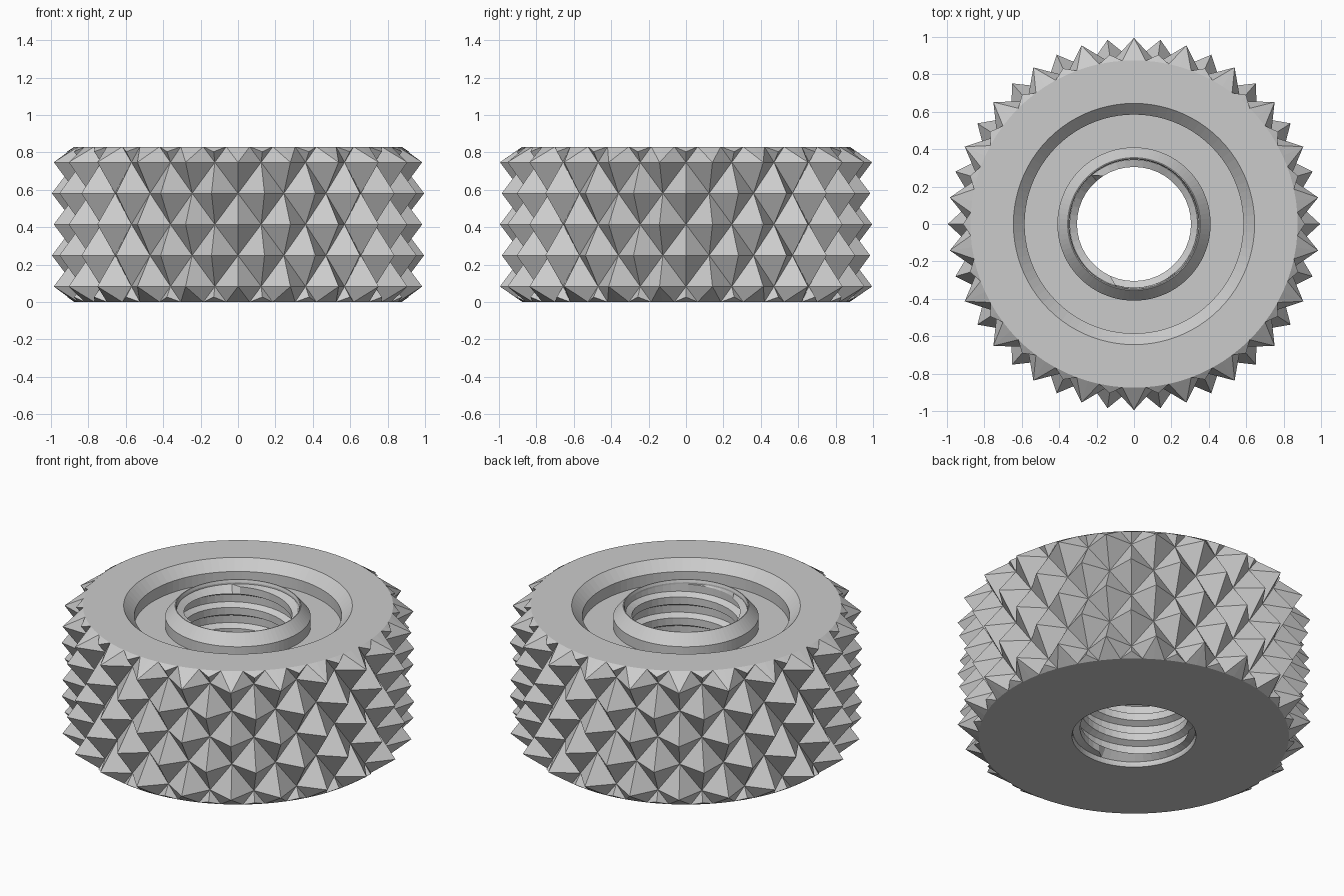
import bpy, bmesh
from math import cos, sin, pi

cube = bpy.data.objects.get("Cube")
if cube:
    bpy.data.objects.remove(cube, do_unlink=True)

steel = bpy.data.materials.new("plain_grey_metal")
steel.use_nodes = True
grey = (0.6, 0.6, 0.6, 1)
steel.diffuse_color = grey
steel.node_tree.nodes["Principled BSDF"].inputs["Base Color"].default_value = grey

HEIGHT, PEAK, VALLEY, RIM = 0.83, 0.995, 0.87, 0.875
COLS, ROWS = 44, 5
STEP = HEIGHT / ROWS


def finish(bm, name, recalc=True):
    bmesh.ops.remove_doubles(bm, verts=bm.verts, dist=0.00001)
    if recalc:
        bmesh.ops.recalc_face_normals(bm, faces=bm.faces)
    mesh = bpy.data.meshes.new(name)
    bm.to_mesh(mesh)
    bm.free()
    mesh.materials.append(steel)
    ob = bpy.data.objects.new(name, mesh)
    bpy.context.collection.objects.link(ob)
    return ob


def point(bm, r, turn, z):
    a = 2 * pi * turn
    return bm.verts.new((r * cos(a), r * sin(a), z))


def is_peak(row, col):
    return (row + col) % 2 == 1


# Knurled rim: rows of four-sided pyramids, every other row shifted
bm = bmesh.new()
grid = [[point(bm, PEAK if is_peak(r, c) else VALLEY, c / COLS, (r + 0.5) * STEP)
         for c in range(COLS)] for r in range(ROWS)]
for r in range(ROWS - 1):
    for c in range(COLS):
        n = (c + 1) % COLS
        a, b, d, e = grid[r][c], grid[r][n], grid[r + 1][n], grid[r + 1][c]
        # split each cell along its valley line
        pair = ((a, b, e), (b, d, e)) if is_peak(r, c) else ((a, b, d), (a, d, e))
        for tri in pair:
            bm.faces.new(tri)

# Chamfered end bands that cut the outer half pyramids
for r, z_end in ((0, 0), (ROWS - 1, HEIGHT)):
    ring = [point(bm, RIM, i / (2 * COLS), z_end) for i in range(2 * COLS)]
    for c in range(COLS):
        base = grid[r][c]
        before, mid, after = ring[2 * c - 1], ring[2 * c], ring[(2 * c + 1) % (2 * COLS)]
        if is_peak(r, c):
            fan = base
        else:
            z = base.co.z + 0.68 * (z_end - base.co.z)
            fan = point(bm, 0.914, c / COLS, z)
            bm.faces.new((base, fan, before))
            bm.faces.new((base, after, fan))
        bm.faces.new((fan, mid, before))
        bm.faces.new((fan, after, mid))
        n = (c + 1) % COLS
        bm.faces.new((base, grid[r][n], after))
finish(bm, "knurled_rim")

# Turned core: flat ends, ring groove, chamfered boss and bore
profile = [
    (RIM, 0), (0.855, 0.015), (0.855, HEIGHT - 0.015), (RIM, HEIGHT),
    (0.645, HEIGHT), (0.585, 0.77), (0.585, 0.7),
    (0.41, 0.7), (0.41, 0.765), (0.355, HEIGHT), (0.35, HEIGHT),
    (0.345, 0.815), (0.345, 0.015), (0.35, 0),
]
bm = bmesh.new()
SEG = 2 * COLS
rings = [[point(bm, r, i / SEG, z) for i in range(SEG)] for r, z in profile]
for k, low in enumerate(rings):
    high = rings[(k + 1) % len(rings)]
    for i in range(SEG):
        n = (i + 1) % SEG
        bm.faces.new((low[i], low[n], high[n], high[i]))
finish(bm, "turned_core")

# Internal screw thread, fading out at both ends of the bore
PITCH, Z_LOW, Z_HIGH = 0.13, 0.03, 0.805
thread_profile = [(0, 0.34), (0.35, 0.34), (0.5, 0.305), (0.85, 0.305)]
bm = bmesh.new()
columns = []
for i in range(COLS + 1):
    column = []
    for turn in range(-1, 8):
        for f, r in thread_profile:
            z = PITCH * (turn + f + i / COLS)
            if z < Z_LOW or z > Z_HIGH:
                r = 0.345
            column.append(point(bm, r, i / COLS, min(max(z, Z_LOW), Z_HIGH)))
    columns.append(column)
for left, right in zip(columns, columns[1:]):
    for k in range(len(left) - 1):
        quad = (left[k], left[k + 1], right[k + 1], right[k])
        if max(v.co.z for v in quad) - min(v.co.z for v in quad) > 0.0001:
            bm.faces.new(quad)
bmesh.ops.delete(bm, geom=[v for v in bm.verts if not v.link_faces], context='VERTS')
finish(bm, "bore_thread", recalc=False)
